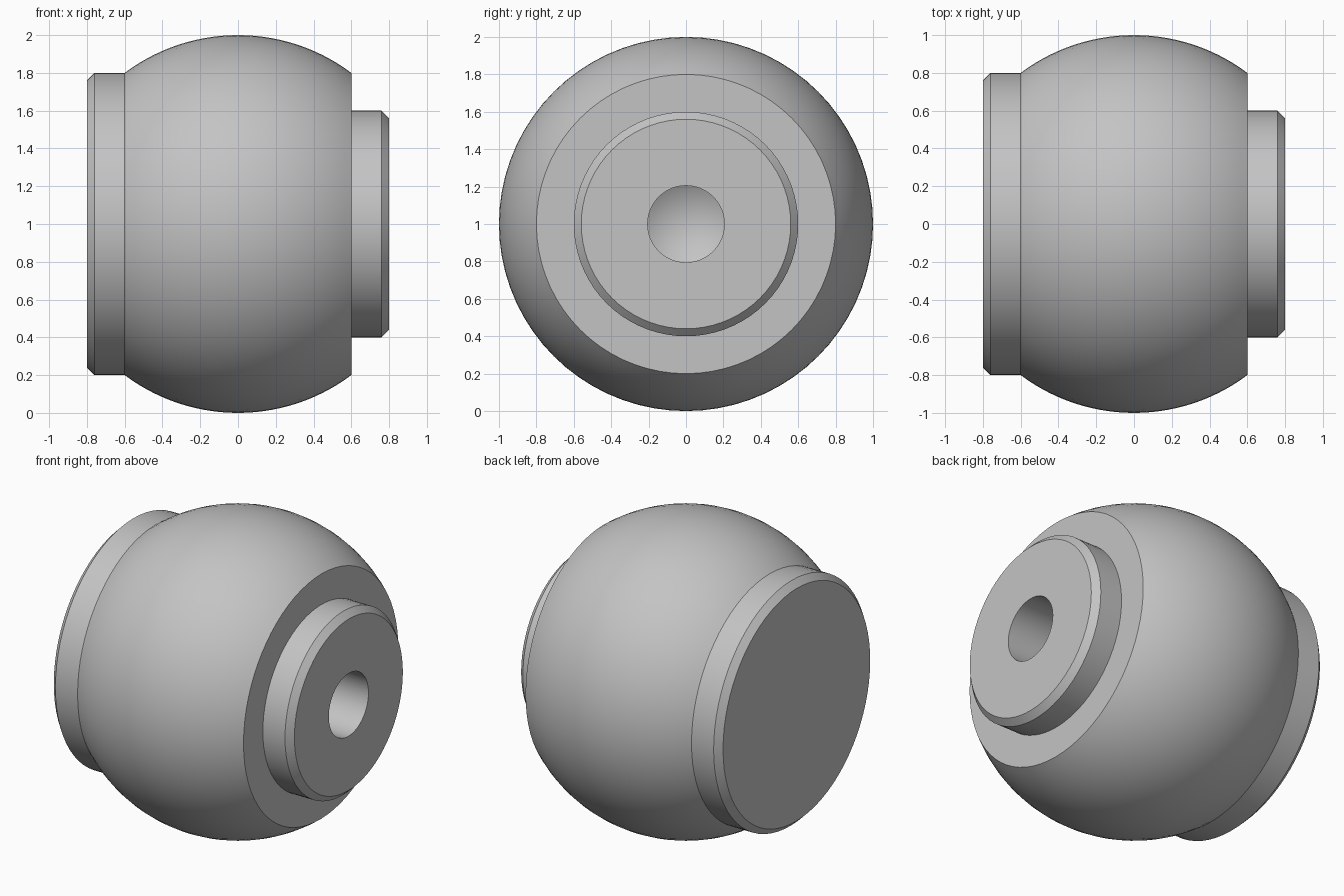
import bpy, bmesh, math
from mathutils import Vector

old = bpy.data.objects.get("Cube")
if old:
    bpy.data.objects.remove(old, do_unlink=True)

SEGMENTS = 72
BALL_STEPS = 28
CENTRE_Z = 1.0

# Single plain grey finish
grey = bpy.data.materials.new("plain grey")
grey.use_nodes = True
colour = (0.55, 0.55, 0.55, 1)
grey.diffuse_color = colour
grey.node_tree.nodes["Principled BSDF"].inputs["Base Color"].default_value = colour

# Half profile as (x, radius), from the closed left face to the hole tip
collar = [(-0.8, 0), (-0.8, 0.76), (-0.76, 0.8)]
start, end = math.acos(-0.6), math.acos(0.6)
ball = []
for i in range(BALL_STEPS + 1):
    a = start + (end - start) * i / BALL_STEPS
    ball.append((math.cos(a), math.sin(a)))
boss = [(0.6, 0.6), (0.76, 0.6), (0.8, 0.56)]
hole = [(0.8, 0.205), (-0.2, 0.205), (-0.32, 0)]
profile = collar + ball + boss + hole

# Revolve the profile about the x axis
bm = bmesh.new()
verts = [bm.verts.new((x, 0, r)) for x, r in profile]
edges = [bm.edges.new(pair) for pair in zip(verts, verts[1:])]
bmesh.ops.spin(bm, geom=verts + edges, cent=(0, 0, 0), axis=(1, 0, 0),
               angle=math.tau, steps=SEGMENTS, use_duplicate=False)
bmesh.ops.remove_doubles(bm, verts=bm.verts, dist=0.0001)
bmesh.ops.recalc_face_normals(bm, faces=bm.faces)
bmesh.ops.translate(bm, verts=bm.verts, vec=Vector((0, 0, CENTRE_Z)))

mesh = bpy.data.meshes.new("ball_knob")
bm.to_mesh(mesh)
bm.free()
mesh.materials.append(grey)
knob = bpy.data.objects.new("ball_knob", mesh)
bpy.context.collection.objects.link(knob)

# Smooth the curved surfaces and keep the machined edges crisp
bpy.ops.object.select_all(action="DESELECT")
knob.select_set(True)
bpy.context.view_layer.objects.active = knob
bpy.ops.object.shade_smooth_by_angle(angle=math.radians(25))
